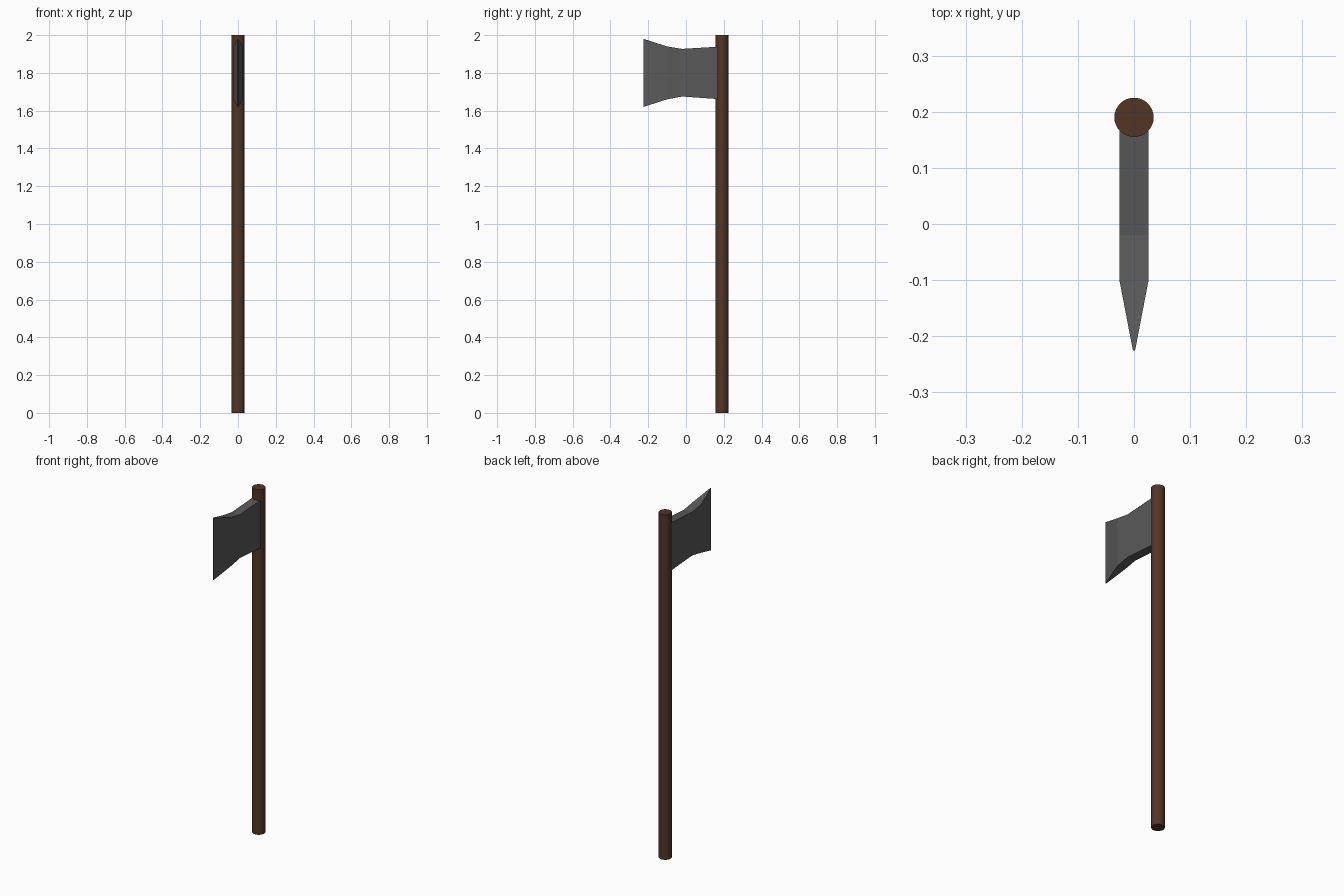
import bpy
import bmesh

cube = bpy.data.objects.get("Cube")
if cube:
    bpy.data.objects.remove(cube, do_unlink=True)


def make_material(name, rgb):
    mat = bpy.data.materials.new(name)
    mat.use_nodes = True
    color = (*rgb, 1.0)
    mat.diffuse_color = color
    mat.node_tree.nodes["Principled BSDF"].inputs["Base Color"].default_value = color
    return mat


wood = make_material("dark_brown_wood", (0.085, 0.036, 0.018))
steel = make_material("dark_grey_steel", (0.1, 0.1, 0.1))

# Handle: a long round shaft behind the blade
bpy.ops.mesh.primitive_cylinder_add(vertices=32, radius=0.035, depth=2,
                                    location=(0, 0.19, 1))
handle = bpy.context.object
handle.name = "handle"
handle.data.materials.append(wood)
bpy.ops.object.shade_smooth_by_angle()

# Axe head: rectangular sections (y, half thickness, bottom, top) joined front to back
sections = [
    (-0.225, 0.002, 1.62, 1.98),
    (-0.10, 0.026, 1.66, 1.94),
    (-0.02, 0.026, 1.675, 1.927),
    (0.19, 0.026, 1.66, 1.94),
]
bm = bmesh.new()
rings = [
    [bm.verts.new(p) for p in ((-w, y, lo), (w, y, lo), (w, y, hi), (-w, y, hi))]
    for y, w, lo, hi in sections
]
for a, b in zip(rings, rings[1:]):
    for i in range(4):
        j = (i + 1) % 4
        bm.faces.new((a[i], a[j], b[j], b[i]))
bm.faces.new(rings[0])
bm.faces.new(rings[-1])
bmesh.ops.recalc_face_normals(bm, faces=bm.faces)

mesh = bpy.data.meshes.new("axe_head")
bm.to_mesh(mesh)
bm.free()
mesh.materials.append(steel)
head = bpy.data.objects.new("axe_head", mesh)
bpy.context.collection.objects.link(head)
